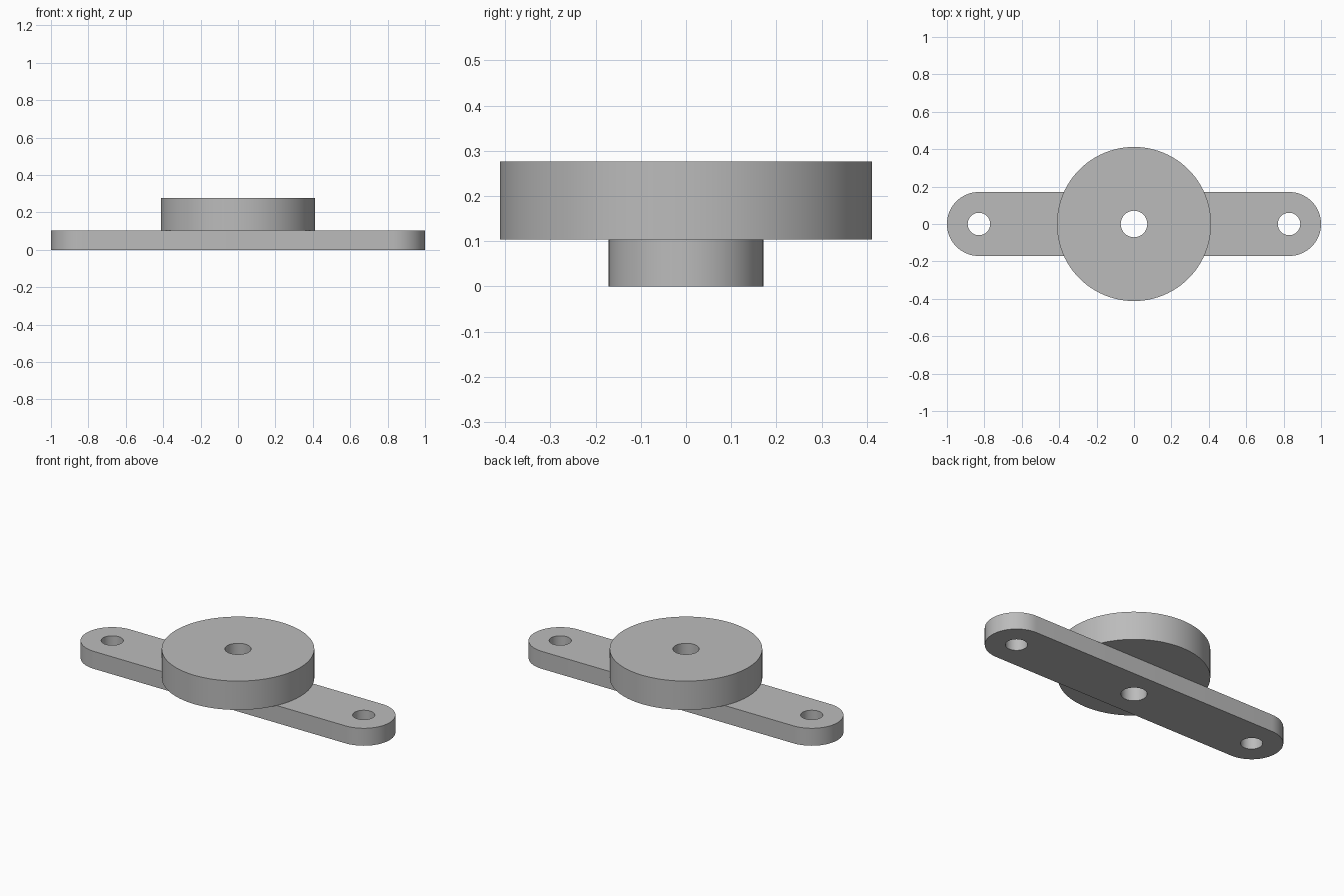
import bpy, bmesh
from math import pi, sin, cos, radians
from mathutils import Vector

cube = bpy.data.objects.get("Cube")
if cube:
    bpy.data.objects.remove(cube, do_unlink=True)

grey = bpy.data.materials.new("plain grey")
grey.use_nodes = True
colour = (0.5, 0.5, 0.5, 1)
grey.diffuse_color = colour
grey.node_tree.nodes["Principled BSDF"].inputs["Base Color"].default_value = colour

END_X, HALF_WIDTH = 0.829, 0.171
BAR_TOP, DISC_TOP = 0.104, 0.276


def arc(cx, radius, start, sweep, steps):
    """Points along an arc, leaving out the last point of a full circle."""
    count = steps if sweep == 2 * pi else steps + 1
    angles = [start + sweep * i / steps for i in range(count)]
    return [(cx + radius * cos(a), radius * sin(a)) for a in angles]


def circle(cx, radius, steps=64):
    return arc(cx, radius, 0, 2 * pi, steps)


def plate(name, loops, bottom, top):
    """Flat outline with holes, extruded upwards."""
    bm = bmesh.new()
    edges = []
    for loop in loops:
        verts = [bm.verts.new((x, y, bottom)) for x, y in loop]
        edges += [bm.edges.new((v, verts[i - 1])) for i, v in enumerate(verts)]
    bmesh.ops.triangle_fill(bm, edges=edges, use_beauty=True, normal=Vector((0, 0, 1)))
    result = bmesh.ops.extrude_face_region(bm, geom=bm.faces[:])
    raised = [g for g in result["geom"] if isinstance(g, bmesh.types.BMVert)]
    bmesh.ops.translate(bm, verts=raised, vec=(0, 0, top - bottom))
    bmesh.ops.recalc_face_normals(bm, faces=bm.faces[:])
    mesh = bpy.data.meshes.new(name)
    bm.to_mesh(mesh)
    bm.free()
    mesh.materials.append(grey)
    obj = bpy.data.objects.new(name, mesh)
    bpy.context.collection.objects.link(obj)
    bpy.ops.object.select_all(action="DESELECT")
    obj.select_set(True)
    bpy.context.view_layer.objects.active = obj
    bpy.ops.object.shade_smooth_by_angle(angle=radians(30))


# Round-ended mounting bar with two screw holes and a centre bore
outline = (arc(END_X, HALF_WIDTH, -pi / 2, pi, 32)
           + arc(-END_X, HALF_WIDTH, pi / 2, pi, 32))
bore = circle(0, 0.071)
plate("mounting_bar",
      [outline, bore, circle(END_X, 0.06), circle(-END_X, 0.06)], 0, BAR_TOP)

# Thick round disc on top, sharing the centre bore
plate("round_disc", [circle(0, 0.412, 96), bore], BAR_TOP, DISC_TOP)
